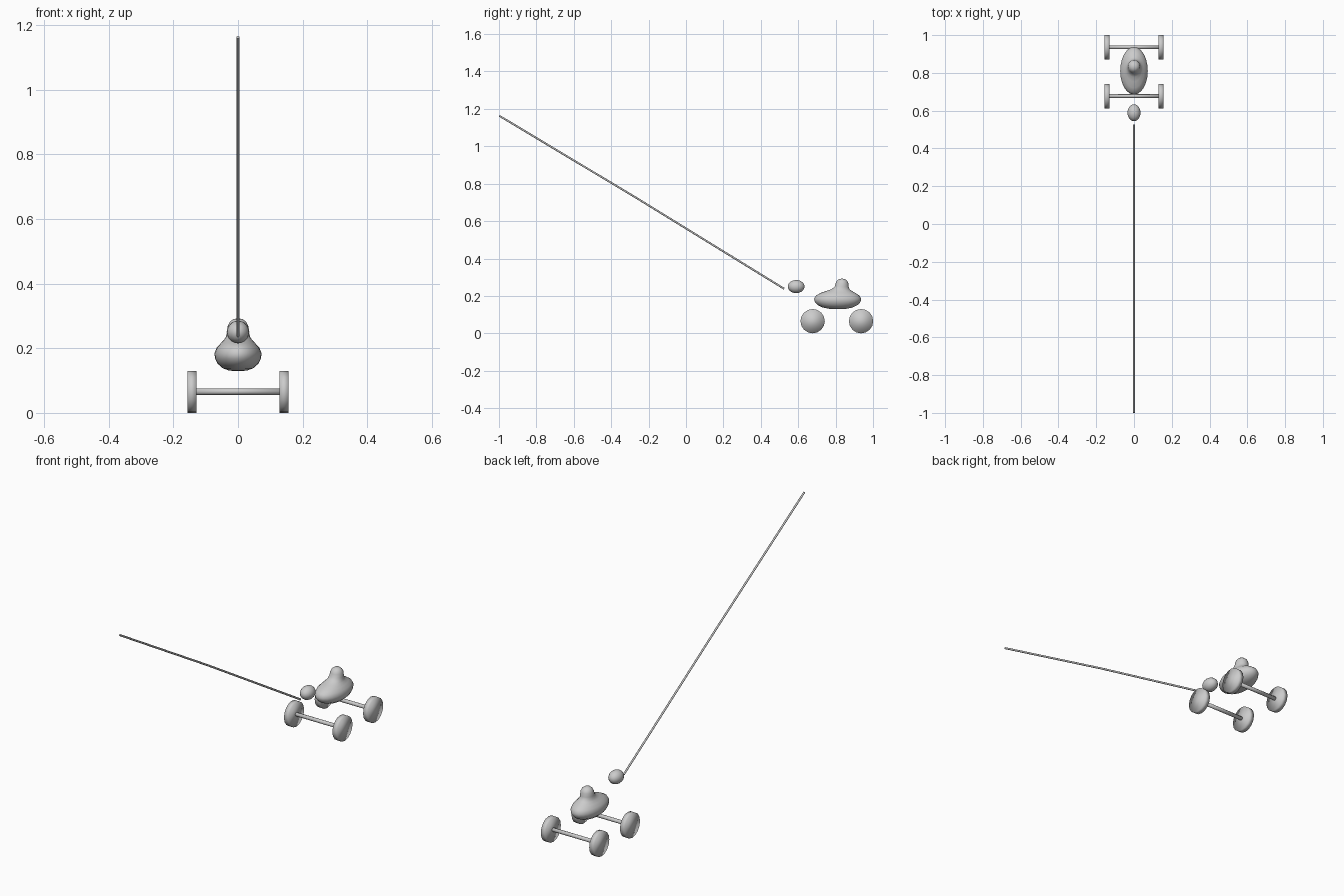
import bpy, bmesh
from math import pi, sin, cos

if "Cube" in bpy.data.objects:
    bpy.data.objects.remove(bpy.data.objects["Cube"])


def shade(ob, name):
    ob.name = name
    for p in ob.data.polygons:
        p.use_smooth = True
    return ob


def cyl_x(name, x, y, z, r, length, sides):
    bpy.ops.mesh.primitive_cylinder_add(vertices=sides, radius=r, depth=length,
                                        location=(x, y, z), rotation=(0, pi / 2, 0))
    return shade(bpy.context.object, name)


# wheels and axles
for tag, y in (("front", 0.677), ("rear", 0.936)):
    cyl_x(tag + "_axle", 0, y, 0.066, 0.01, 0.29, 12)
    for side, s in (("left", -1), ("right", 1)):
        cyl_x(f"{tag}_{side}_wheel", s * 0.143, y, 0.065, 0.065, 0.028, 16)

# body with a rounded hump: stacked ellipses (z, half width, half length, centre y)
rings = [(0.131, 0.028, 0.045, 0.811), (0.138, 0.047, 0.08, 0.811),
         (0.152, 0.063, 0.108, 0.811), (0.168, 0.071, 0.122, 0.811),
         (0.185, 0.073, 0.126, 0.811), (0.202, 0.066, 0.116, 0.811),
         (0.216, 0.053, 0.093, 0.813), (0.227, 0.043, 0.066, 0.819),
         (0.236, 0.037, 0.048, 0.826), (0.25, 0.034, 0.037, 0.832),
         (0.268, 0.032, 0.034, 0.834), (0.281, 0.026, 0.027, 0.834),
         (0.290, 0.015, 0.016, 0.834)]
N = 24
bm = bmesh.new()
loops = [[bm.verts.new((a * cos(2 * pi * i / N), c + b * sin(2 * pi * i / N), z))
          for i in range(N)] for z, a, b, c in rings]
for lo, hi in zip(loops, loops[1:]):
    for i in range(N):
        j = (i + 1) % N
        bm.faces.new((lo[i], lo[j], hi[j], hi[i]))
bottom = bm.verts.new((0, 0.811, 0.129))
top = bm.verts.new((0, 0.834, 0.293))
for i in range(N):
    j = (i + 1) % N
    bm.faces.new((bottom, loops[0][j], loops[0][i]))
    bm.faces.new((top, loops[-1][i], loops[-1][j]))
me = bpy.data.meshes.new("body")
bm.to_mesh(me)
bm.free()
body = bpy.data.objects.new("body", me)
bpy.context.collection.objects.link(body)
shade(body, "body")

# floating head
bpy.ops.mesh.primitive_uv_sphere_add(segments=16, ring_count=10, radius=1,
                                     location=(0, 0.589, 0.25))
head = bpy.context.object
head.scale = (0.035, 0.045, 0.035)
shade(head, "head")

# pull string
cu = bpy.data.curves.new("pull_string", 'CURVE')
cu.dimensions = '3D'
sp = cu.splines.new('POLY')
pts = [(0, -0.998, 1.163), (0, -0.26, 0.721), (0, 0.525, 0.238)]
sp.points.add(len(pts) - 1)
for p, co in zip(sp.points, pts):
    p.co = (*co, 1)
cu.bevel_depth = 0.005
cu.bevel_resolution = 2
cu.use_fill_caps = True
bpy.context.collection.objects.link(bpy.data.objects.new("pull_string", cu))
